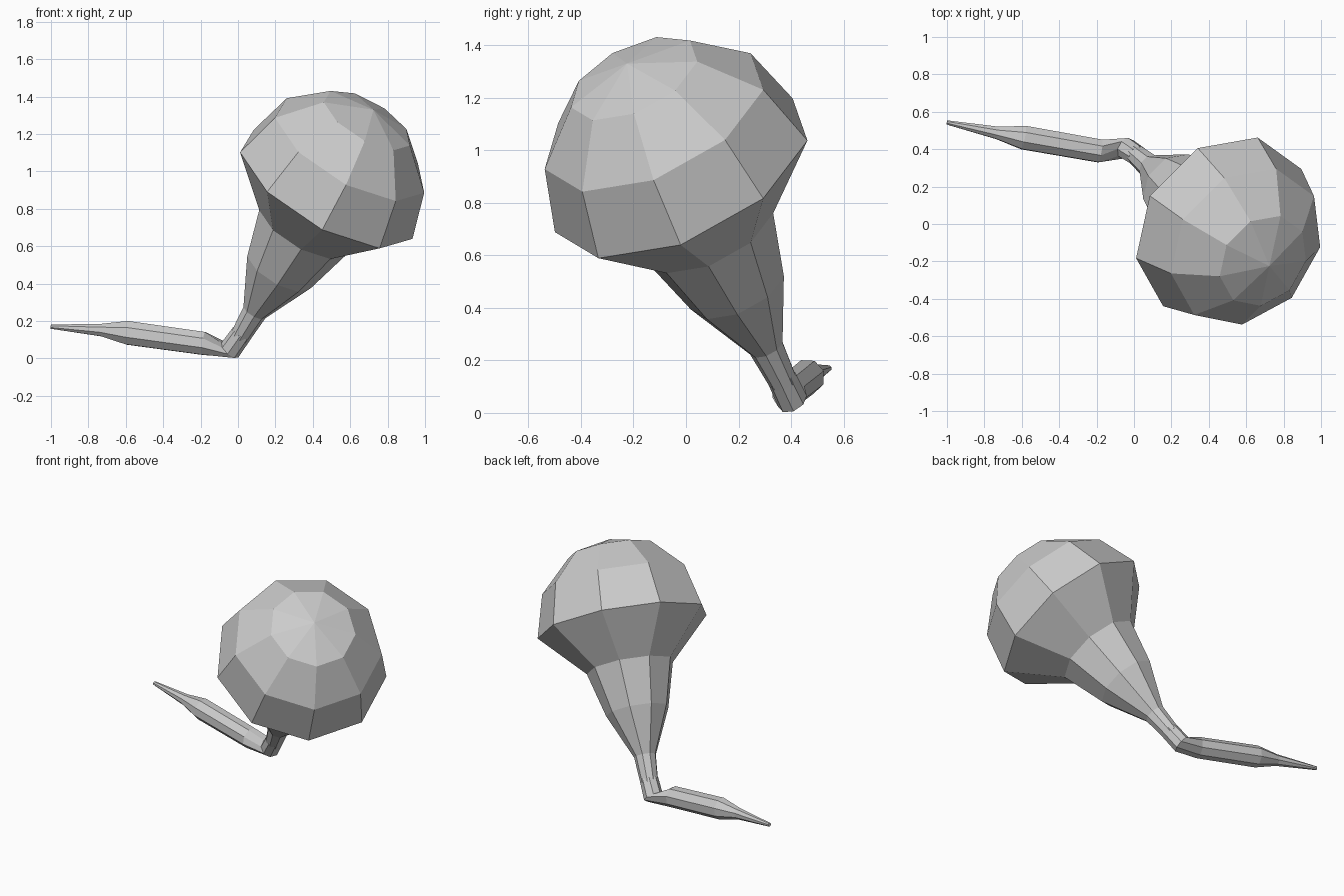
import bpy, bmesh
from math import cos, sin, tau, radians
from mathutils import Vector

if "Cube" in bpy.data.objects:
    bpy.data.objects.remove(bpy.data.objects["Cube"])


def tube(name, rings, sides, ref):
    """Loft flat-faced rings (centre, normal, radius); radius 0 makes a tip."""
    bm = bmesh.new()
    prev = None
    for n, (centre, normal, r) in enumerate(rings):
        normal = normal.normalized()
        u = (ref - normal * ref.dot(normal)).normalized()
        v = normal.cross(u)
        if r == 0:
            tip = bm.verts.new(centre)
            for i in range(sides):
                bm.faces.new((prev[i], prev[(i + 1) % sides], tip))
            prev = None
            break
        ring = [bm.verts.new(centre + r * (u * cos(tau * i / sides) + v * sin(tau * i / sides)))
                for i in range(sides)]
        if prev:
            for i in range(sides):
                j = (i + 1) % sides
                bm.faces.new((prev[i], prev[j], ring[j], ring[i]))
        else:
            bm.faces.new(ring[::-1])
        prev = ring
    if prev:
        bm.faces.new(prev)
    bmesh.ops.recalc_face_normals(bm, faces=bm.faces)
    mesh = bpy.data.meshes.new(name)
    bm.to_mesh(mesh)
    bm.free()
    obj = bpy.data.objects.new(name, mesh)
    bpy.context.collection.objects.link(obj)
    return obj


# Shared tilted axis of bulb, neck and collar
origin = Vector((0, 0.38, 0.10))
axis = Vector((0.467, -0.39, 0.793)).normalized()


def on_axis(t):
    return origin + axis * t


# Bulb with flared neck: nine-sided, hemispherical dome in 30 degree steps
R, T = 0.53, 1.02
profile = [(0.02, 0.055), (0.19, 0.068), (0.472, 0.195), (0.75, 0.27)]
profile += [(T + R * sin(radians(a)), R * cos(radians(a))) for a in (0, 30, 60)]
profile += [(T + R, 0)]
tube("bulb_and_neck", [(on_axis(t), axis, r) for t, r in profile], 9,
     Vector((-0.88, -0.32, 0.38)))

# Bent stem: collar, elbow, swollen grip and narrow tip
out = Vector((-0.97, 0.17, 0.11))
stem = [
    (on_axis(0.045), -axis, 0.057),
    (Vector((-0.043, 0.405, 0.045)), Vector((-0.62, 0.40, -0.68)), 0.06),
    (Vector((-0.18, 0.39, 0.08)), out, 0.066),
    (Vector((-0.59, 0.462, 0.137)), out, 0.068),
    (Vector((-0.73, 0.487, 0.152)), out, 0.036),
    (Vector((-1.0, 0.543, 0.17)), out, 0.012),
]
tube("bent_stem", stem, 8, axis.cross(out))
